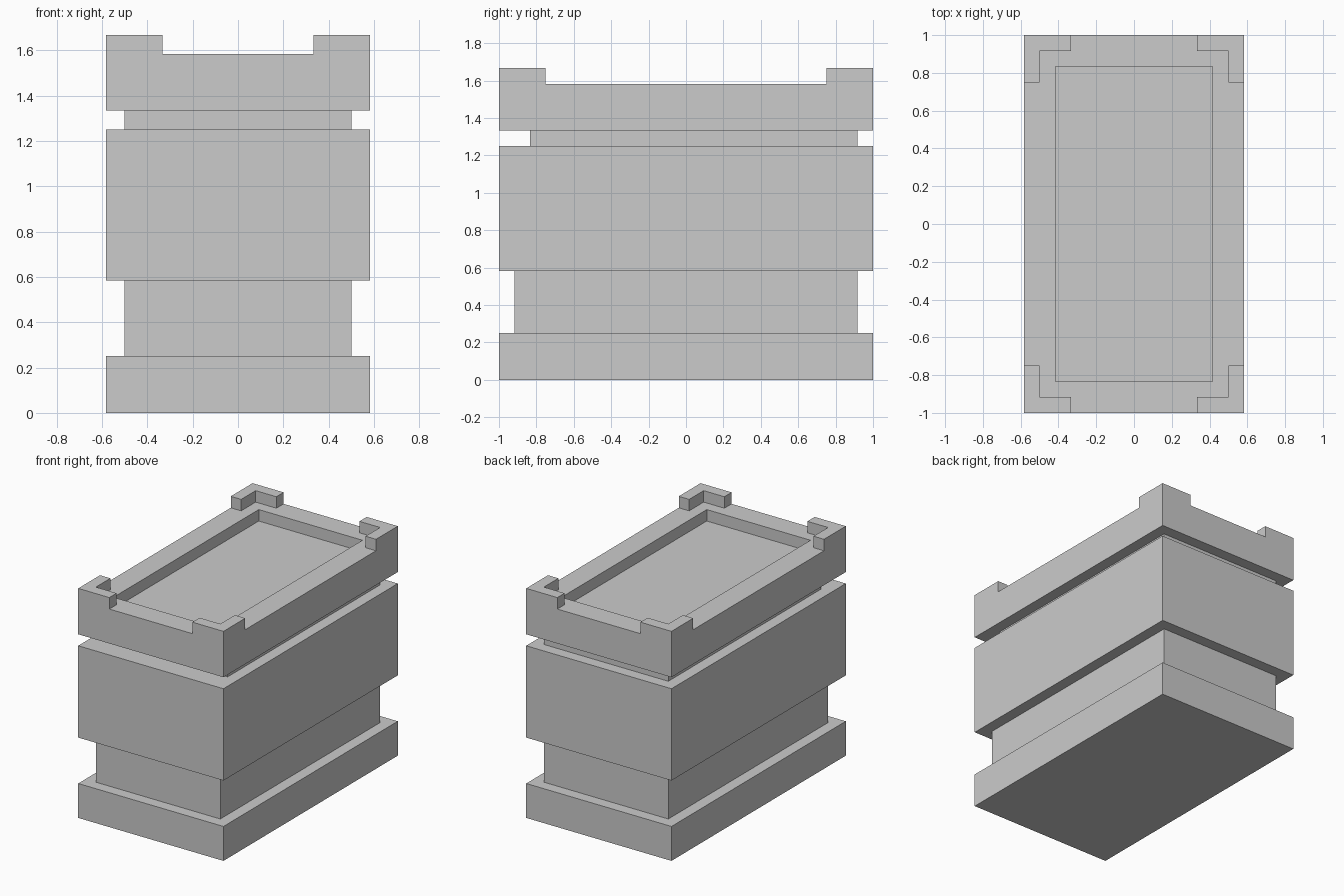
import bpy
import bmesh
from mathutils import Vector

if "Cube" in bpy.data.objects:
    bpy.data.objects.remove(bpy.data.objects["Cube"])

U = 1 / 12                 # module the whole design is built on
HX, HY = 7 * U, 12 * U     # half width and half depth


def add_object(name, bm):
    bmesh.ops.recalc_face_normals(bm, faces=bm.faces)
    mesh = bpy.data.meshes.new(name)
    bm.to_mesh(mesh)
    bm.free()
    obj = bpy.data.objects.new(name, mesh)
    bpy.context.collection.objects.link(obj)
    return obj


def box_bmesh(x0, x1, y0, y1, z0, z1):
    bm = bmesh.new()
    bmesh.ops.create_cube(bm, size=1)
    bmesh.ops.scale(bm, vec=(x1 - x0, y1 - y0, z1 - z0), verts=bm.verts)
    bmesh.ops.translate(bm, vec=((x0 + x1) / 2, (y0 + y1) / 2, (z0 + z1) / 2), verts=bm.verts)
    return bm


# Stacked blocks: name, half width, back y, front y, bottom z, top z
blocks = [
    ("base_plinth", HX, -HY, HY, 0, 3 * U),
    ("lower_body", HX - U, -HY + U, HY - U, 3 * U, 7 * U),
    ("main_body", HX, -HY, HY, 7 * U, 15 * U),
    ("upper_neck", HX - U, -HY + 2 * U, HY - U, 15 * U, 16 * U),
]
for name, hx, y0, y1, z0, z1 in blocks:
    add_object(name, box_bmesh(-hx, hx, y0, y1, z0, z1))

# Top tray: block with a sunken panel inset from the rim
bm = box_bmesh(-HX, HX, -HY, HY, 16 * U, 19 * U)
bm.normal_update()
top = next(f for f in bm.faces if f.normal.z > 0.9)
bmesh.ops.inset_region(bm, faces=[top], thickness=2 * U, use_even_offset=True)
floor = bmesh.ops.extrude_discrete_faces(bm, faces=[top])["faces"][0]
bmesh.ops.translate(bm, vec=(0, 0, -U), verts=floor.verts)
add_object("top_tray", bm)

# L-shaped corner bracket, mirrored to all four corners of the rim
profile = [(4, 12), (4, 11), (6, 11), (6, 9), (7, 9), (7, 12)]
bm = bmesh.new()
face = bm.faces.new([bm.verts.new((x * U, y * U, 19 * U)) for x, y in profile])
new = bmesh.ops.extrude_face_region(bm, geom=[face])["geom"]
bmesh.ops.translate(bm, vec=Vector((0, 0, U)),
                    verts=[v for v in new if isinstance(v, bmesh.types.BMVert)])
brackets = add_object("corner_brackets", bm)
mirror = brackets.modifiers.new("four_corners", "MIRROR")
mirror.use_axis = (True, True, False)
mirror.use_mirror_merge = False
